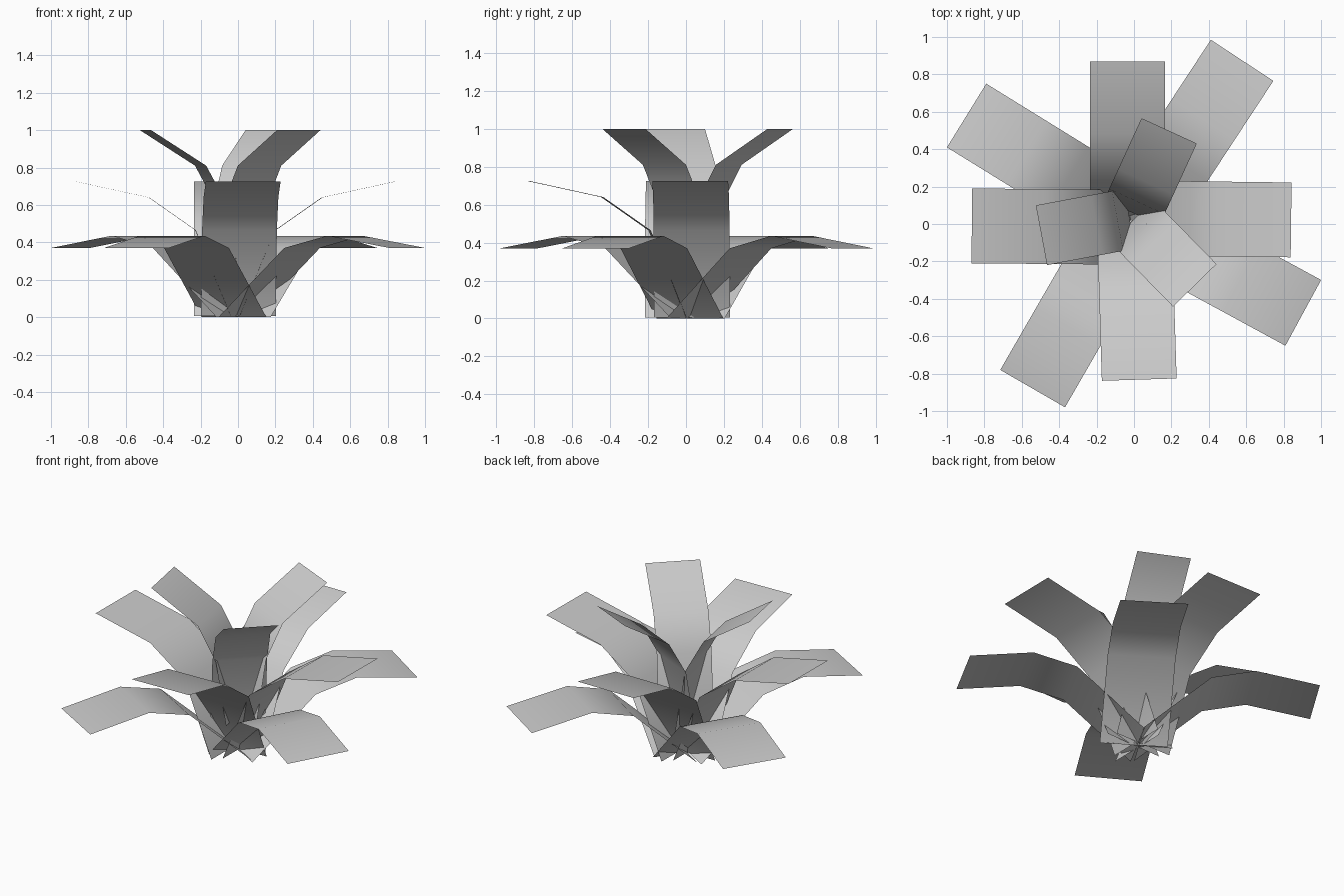
import bpy
from math import cos, sin, radians

cube = bpy.data.objects.get("Cube")
if cube:
    bpy.data.objects.remove(cube, do_unlink=True)

# One plain grey for every leaf
grey = bpy.data.materials.new("leaf_grey")
grey.use_nodes = True
colour = (0.6, 0.6, 0.6, 1)
grey.diffuse_color = colour
grey.node_tree.nodes["Principled BSDF"].inputs["Base Color"].default_value = colour


def leaf(name, profile, width, tip, angle):
    """Bent strip: profile holds (reach, height) points, tip is the centre of its end."""
    a = radians(angle)
    out, side = (cos(a), sin(a)), (-sin(a), cos(a))
    end = profile[-1][0]
    verts = []
    for reach, z in profile:
        for s in (-width / 2, width / 2):
            verts.append((tip[0] + out[0] * (reach - end) + side[0] * s,
                          tip[1] + out[1] * (reach - end) + side[1] * s, z))
    faces = [(2 * i, 2 * i + 2, 2 * i + 3, 2 * i + 1) for i in range(len(profile) - 1)]
    mesh = bpy.data.meshes.new(name)
    mesh.from_pydata(verts, [], faces)
    mesh.materials.append(grey)
    mesh.shade_smooth()
    obj = bpy.data.objects.new(name, mesh)
    bpy.context.collection.objects.link(obj)


# Rings of leaves: profile, width, then tip centre and heading of each leaf
rings = {
    "low_leaf": ([(0, 0), (0.4, 0.37), (0.66, 0.435), (1.04, 0.37)], 0.4,
                 [((0.578, 0.875), 56.7), ((-0.895, 0.58), 148.3),
                  ((-0.542, -0.88), 240), ((0.905, -0.475), 331.5)]),
    "middle_leaf": ([(0.02, 0.005), (0.21, 0.465), (0.46, 0.64), (0.85, 0.725)], 0.4,
                    [((0.84, 0.022), -0.7), ((-0.035, 0.87), 90),
                     ((-0.867, -0.01), 179.5), ((0.028, -0.832), 271.8)]),
    "high_leaf": ([(0.02, 0.2), (0.085, 0.6), (0.2, 0.81), (0.5, 1)], 0.325,
                  [((0.188, 0.498), 65.4), ((-0.495, -0.06), 190.6),
                   ((0.325, -0.328), 314.4)]),
}
for ring, (profile, width, leaves) in rings.items():
    for i, (tip, angle) in enumerate(leaves, 1):
        leaf(f"{ring}_{i}", profile, width, tip, angle)
